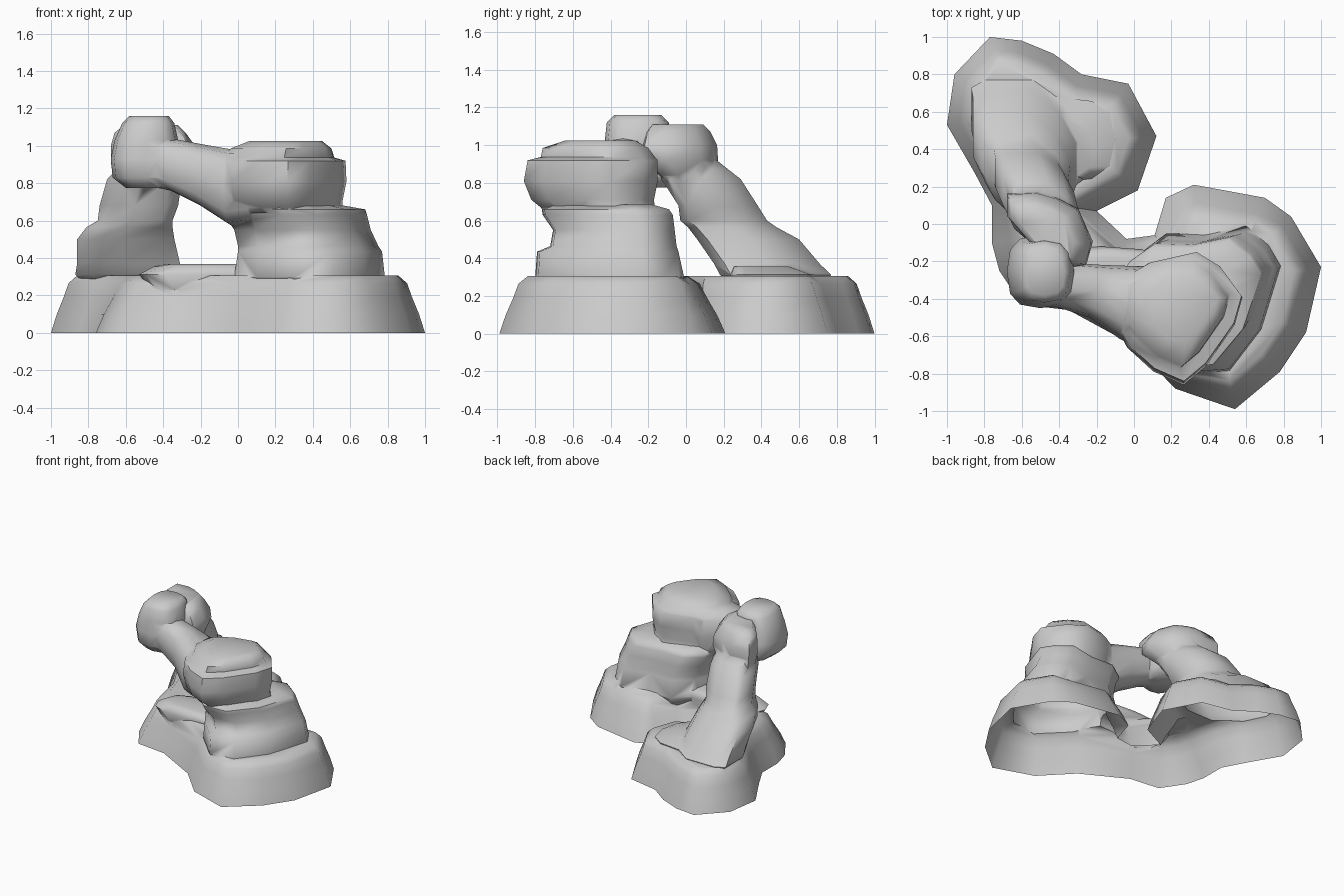
import bpy
import bmesh
import math
from mathutils import Vector

default_cube = bpy.data.objects.get("Cube")
if default_cube:
    bpy.data.objects.remove(default_cube, do_unlink=True)

# Single stone colour
stone = bpy.data.materials.new("grey_stone")
stone.use_nodes = True
stone_colour = (0.6, 0.6, 0.6, 1)
stone.diffuse_color = stone_colour
stone.node_tree.nodes["Principled BSDF"].inputs["Base Color"].default_value = stone_colour


def loft(name, rings):
    """Skin a closed solid over a list of equal-length point rings."""
    bm = bmesh.new()
    loops = [[bm.verts.new(point) for point in ring] for ring in rings]
    count = len(loops[0])
    for lower, upper in zip(loops, loops[1:]):
        for i in range(count):
            j = (i + 1) % count
            bm.faces.new((lower[i], lower[j], upper[j], upper[i]))
    bm.faces.new(list(reversed(loops[0])))
    bm.faces.new(loops[-1])
    bmesh.ops.recalc_face_normals(bm, faces=bm.faces[:])
    mesh = bpy.data.meshes.new(name)
    bm.to_mesh(mesh)
    bm.free()
    mesh.materials.append(stone)
    obj = bpy.data.objects.new(name, mesh)
    bpy.context.scene.collection.objects.link(obj)
    return obj


def boxed(outline, x_min, x_max, y_min, y_max, z):
    """Fit a unit outline into a horizontal rectangle at height z."""
    return [Vector((x_min + u * (x_max - x_min), y_min + v * (y_max - y_min), z))
            for u, v in outline]


def strata(name, outline, layers):
    return loft(name, [boxed(outline, *layer) for layer in layers])


def inset(outline, distance, z, gentle):
    """Move the corners of a counter-clockwise outline inwards, gentle ones further."""
    ring = []
    count = len(outline)
    for i, corner in enumerate(outline):
        here = Vector(corner)
        before = (here - Vector(outline[i - 1])).normalized()
        after = (Vector(outline[(i + 1) % count]) - here).normalized()
        inward = Vector((-before.y - after.y, before.x + after.x)).normalized()
        mitre = max(0.6, inward.dot(Vector((-before.y, before.x))))
        reach = distance * (1.45 if corner in gentle else 1)
        moved = here + inward * reach / mitre
        ring.append(Vector((moved.x, moved.y, z)))
    return ring


def soft(value, power=0.72):
    return math.copysign(abs(value) ** power, value)


# Rounded block outline shared by the smaller rock masses
SIDES = 12
rounded = []
for step in range(SIDES):
    turn = math.tau * step / SIDES
    rounded.append((0.5 + soft(math.cos(turn)) / 2, 0.5 + soft(math.sin(turn)) / 2))

# Irregular unit outlines of the pillar, its cap, the leg and the rear block
pillar_outline = [
    (1, .73), (.92, .87), (.77, 1), (.5, .94), (.24, .95), (.06, .81),
    (0, .5), (.15, .26), (.4, 0), (.66, .02), (.87, .3),
]
cap_outline = [
    (1, .66), (.83, .89), (.65, 1), (.29, .92), (.03, .77), (0, .5),
    (.12, .28), (.32, .1), (.55, 0), (.72, .14), (.94, .45),
]
leg_outline = [
    (0, .93), (0, .55), (.15, .25), (.45, 0), (.85, 0), (1, .1),
    (1, .5), (.85, .78), (.55, 1), (.12, 1),
]
skewed_outline = [
    (0, .98), (0, .7), (.28, .34), (.6, 0), (.93, .05), (1, .34),
    (.83, .78), (.57, .93), (.35, 1),
]

# Footprint of the ground mound, counter-clockwise
west_slope = [(-.76, -.1), (-.72, -.25), (-.6, -.43)]
north_slope = [(.7, .14), (.32, .21), (.17, .14)]
footprint = west_slope + [
    (-.35, -.46), (0, -.65), (.22, -.88), (.54, -.99),
    (.78, -.79), (.92, -.58), (1, -.23), (.84, .04),
] + north_slope + [
    (.11, -.06), (-.04, -.08), (-.2, .07), (.02, .18), (.12, .47),
    (-.03, .75), (-.28, .8), (-.43, .91), (-.6, .98), (-.77, 1), (-.96, .8),
    (-1, .53), (-.85, .27), (-.76, .1),
]
mound = loft("ground_mound", [
    inset(footprint, distance, z, west_slope + north_slope)
    for distance, z in [(0, 0), (.03, .1), (.065, .19), (.09, .265), (.135, .307)]
])

parts = []

# Low saddle between the two legs, and the swell under the rear leg
parts.append(strata("saddle", rounded, [
    (-.46, .15, -.4, -.15, .23), (-.53, .18, -.42, -.12, .312),
    (-.45, .18, -.4, -.14, .355), (-.38, .15, -.36, -.18, .368),
]))
parts.append(strata("rear_swell", rounded, [
    (-.7, -.14, .26, .66, .24), (-.74, -.1, .22, .68, .315),
    (-.6, -.22, .24, .56, .357),
]))

# Broad layered pillar
parts.append(strata("layered_pillar", pillar_outline, [
    (.05, .7, -.72, -.08, .2), (-.02, .785, -.8, -.01, .3),
    (0, .77, -.79, -.04, .435), (0, .75, -.72, -.05, .465),
    (-.02, .71, -.705, -.06, .55), (-.07, .69, -.76, -.07, .63),
    (-.08, .68, -.765, -.09, .66), (-.02, .54, -.7, -.18, .685),
]))

# Overhanging cap
parts.append(strata("pillar_cap", cap_outline, [
    (-.06, .57, -.75, -.16, .64), (-.08, .56, -.77, -.165, .67),
    (-.1, .56, -.82, -.17, .71), (-.12, .58, -.86, -.15, .81),
    (-.11, .575, -.84, -.15, .92), (-.08, .515, -.77, -.165, .937),
    (-.04, .5, -.76, -.2, .985), (.06, .45, -.64, -.27, 1.025),
]))

# Leaning rear leg
parts.append(strata("leaning_leg", leg_outline, [
    (-.78, -.32, .3, .72, .22), (-.87, -.27, .18, .77, .312),
    (-.86, -.31, .15, .71, .37), (-.86, -.34, .06, .6, .5),
    (-.81, -.35, .01, .48, .565), (-.75, -.35, -.03, .43, .6),
    (-.74, -.32, -.04, .38, .68), (-.7, -.3, -.13, .29, .82),
    (-.65, -.31, -.15, .22, .875), (-.6, -.38, -.1, .1, .97),
]))

# Front and rear lumps of the corner block
parts.append(strata("corner_block", rounded, [
    (-.6, -.38, -.4, -.1, .775), (-.67, -.33, -.44, -.06, .83),
    (-.68, -.32, -.45, -.06, .93), (-.66, -.32, -.43, -.08, 1.03),
    (-.62, -.34, -.42, -.09, 1.12), (-.58, -.37, -.38, -.13, 1.16),
]))
parts.append(strata("rear_block", skewed_outline, [
    (-.62, -.34, -.06, .14, .75), (-.67, -.28, -.15, .165, .84),
    (-.68, -.22, -.23, .17, .92), (-.68, -.23, -.24, .165, 1),
    (-.66, -.28, -.22, .13, 1.07), (-.61, -.32, -.19, .09, 1.11),
]))

# Bridge running from the pillar cap to the corner block
bridge_path = [
    ((.25, -.47, .83), .22, .16), ((.1, -.45, .785), .23, .2),
    ((-.03, -.42, .775), .2, .205), ((-.2, -.36, .845), .145, .165),
    ((-.36, -.33, .9), .125, .14), ((-.5, -.3, .93), .12, .14),
]
across = Vector((.24, 1, 0)).normalized()
upward = Vector((0, 0, 1))
bridge_rings = []
for centre, half_width, half_height in bridge_path:
    bridge_rings.append([
        Vector(centre) + across * half_width * (2 * u - 1) + upward * half_height * (2 * v - 1)
        for u, v in rounded
    ])
parts.append(loft("bridge", bridge_rings))

# Fuse all the masses into one rock shell
for part in parts:
    part.hide_render = True
    fuse = mound.modifiers.new("fuse_" + part.name, "BOOLEAN")
    fuse.operation = "UNION"
    fuse.solver = "EXACT"
    fuse.object = part
bpy.context.view_layer.update()
depsgraph = bpy.context.evaluated_depsgraph_get()
shell = bpy.data.meshes.new_from_object(mound.evaluated_get(depsgraph))
mound.modifiers.clear()
mound.data = shell
mound.name = "rock_arch"
for part in parts:
    bpy.data.objects.remove(part, do_unlink=True)

# Open the underside of the shell
bm = bmesh.new()
bm.from_mesh(shell)
bmesh.ops.remove_doubles(bm, verts=bm.verts[:], dist=0.0005)
underside = [f for f in bm.faces if all(v.co.z < 0.001 for v in f.verts)]
bmesh.ops.delete(bm, geom=underside, context="FACES")
bm.to_mesh(shell)
bm.free()

# Smooth rock with crisp ledges
bpy.ops.object.select_all(action="DESELECT")
mound.select_set(True)
bpy.context.view_layer.objects.active = mound
bpy.ops.object.shade_smooth_by_angle(angle=math.radians(60))
